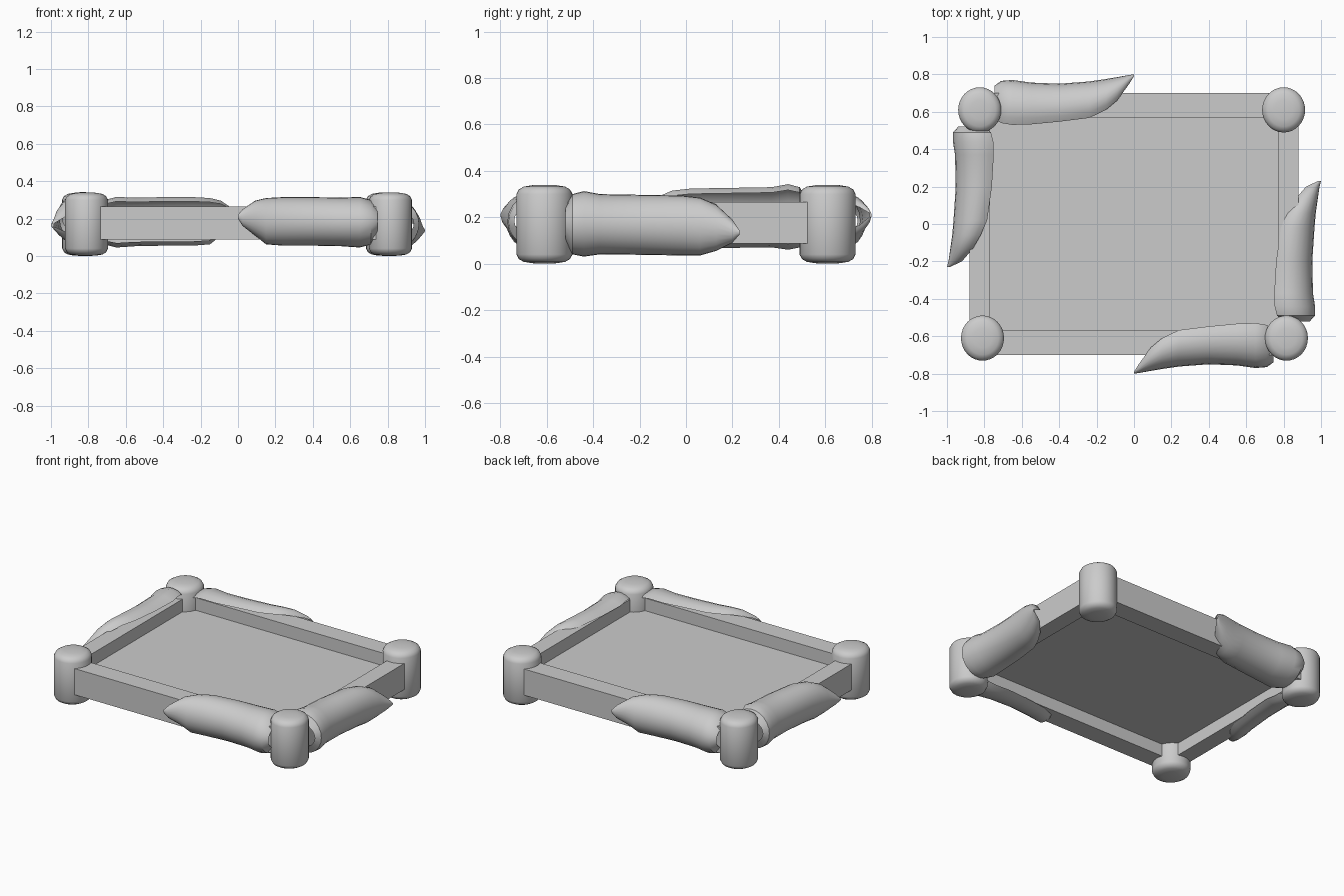
import bpy, bmesh, math

if "Cube" in bpy.data.objects:
    bpy.data.objects.remove(bpy.data.objects["Cube"])

def finish(name, bm, smooth=None):
    bmesh.ops.recalc_face_normals(bm, faces=bm.faces) if smooth != 'shell' else None
    me = bpy.data.meshes.new(name)
    bm.to_mesh(me)
    bm.free()
    ob = bpy.data.objects.new(name, me)
    bpy.context.collection.objects.link(ob)
    if smooth:
        bpy.ops.object.select_all(action='DESELECT')
        ob.select_set(True)
        bpy.context.view_layer.objects.active = ob
        bpy.ops.object.shade_smooth_by_angle(angle=math.radians(35))
    return ob

def box(name, x0, x1, y0, y1, z0, z1):
    bm = bmesh.new()
    bmesh.ops.create_cube(bm, size=1)
    for v in bm.verts:
        v.co = ((x0 + x1) / 2 + v.co.x * (x1 - x0),
                (y0 + y1) / 2 + v.co.y * (y1 - y0),
                (z0 + z1) / 2 + v.co.z * (z1 - z0))
    return finish(name, bm)

# Frame rails
box("front_rail", -.81, .81, -.70, -.57, .088, .265)
box("back_rail", -.81, .81, .57, .70, .088, .265)
box("left_rail", -.88, -.77, -.62, .62, .088, .265)
box("right_rail", .77, .88, -.62, .62, .088, .265)

# Recessed floor panel, at mid height of the rails
box("floor_panel", -.80, .80, -.60, .60, .172, .18)

# Rounded corner posts
def post(name, x, y):
    cap = [(.05, .338), (.085, .332), (.105, .32), (.115, .30)]
    prof = cap + [(r, .34 - z) for r, z in reversed(cap)]
    n = 32
    bm = bmesh.new()
    rings = [[bm.verts.new((x + r * math.cos(2 * math.pi * i / n),
                            y + 1.05 * r * math.sin(2 * math.pi * i / n), z))
              for i in range(n)] for r, z in prof]
    for a, b in zip(rings, rings[1:]):
        for i in range(n):
            bm.faces.new((a[i], a[(i + 1) % n], b[(i + 1) % n], b[i]))
    for ring, z in ((rings[0], .34), (rings[-1], 0)):
        c = bm.verts.new((x, y, z))
        for i in range(n):
            bm.faces.new((ring[i], ring[(i + 1) % n], c))
    finish(name, bm, True)

for name, x, y in (("front_left_post", -.81, -.61), ("front_right_post", .815, -.61),
                   ("back_left_post", -.825, .61), ("back_right_post", .80, .61)):
    post(name, x, y)

# Padded wraps: open C-shaped shells around the rails, pointed at one end
# station = (along, outer, inner, z low, z high)
FRONT = [(0, .80, .79, .20, .22), (.025, .797, .75, .16, .25), (.09, .785, .66, .11, .295),
         (.15, .775, .61, .062, .31), (.24, .762, .567, .055, .315), (.40, .75, .547, .055, .315),
         (.55, .756, .533, .052, .312), (.65, .77, .53, .045, .316), (.71, .765, .54, .06, .30),
         (.745, .74, .56, .11, .26)]
SIDE = [(.23, 1.0, .985, .125, .145), (.20, .992, .92, .09, .19), (.13, .982, .86, .055, .255),
        (.06, .972, .82, .035, .285), (-.02, .965, .785, .035, .294), (-.20, .953, .76, .038, .297),
        (-.37, .957, .75, .04, .30), (-.44, .968, .752, .03, .313), (-.49, .968, .765, .04, .30),
        (-.52, .94, .80, .10, .245)]

def wrap(name, stations, place):
    bm = bmesh.new()
    rows = []
    m = 16
    lim = math.radians(125)
    for s, out, inn, lo, hi in stations:
        row = []
        for k in range(m + 1):
            t = -lim + 2 * lim * k / m
            g = (1 - math.cos(t)) / (1 - math.cos(lim))
            z = (lo + hi) / 2 + (hi - lo) / 2 * math.sin(t)
            row.append(bm.verts.new(place(s, out + (inn - out) * g, z)))
        rows.append(row)
    for a, b in zip(rows, rows[1:]):
        for k in range(m):
            bm.faces.new((a[k], b[k], b[k + 1], a[k + 1]))
    bm.faces.new(list(reversed(rows[0])))  # tiny closed tip
    finish(name, bm, 'shell')

wrap("front_wrap", FRONT, lambda s, d, z: (s, -d, z))
wrap("back_wrap", FRONT, lambda s, d, z: (-s, d, z))
wrap("right_wrap", list(reversed(SIDE))[::-1], lambda s, d, z: (d, s, z))
wrap("left_wrap", SIDE, lambda s, d, z: (-d, -s, z + .03))

# Turn every wrap face outward (away from the rail)
for n in ("front_wrap", "back_wrap", "right_wrap", "left_wrap"):
    me = bpy.data.objects[n].data
    axis = 1 if n in ("front_wrap", "back_wrap") else 0
    sign = -1 if n in ("front_wrap", "left_wrap") else 1
    if sum(p.normal[axis] * p.area for p in me.polygons) * sign < 0:
        me.flip_normals()
